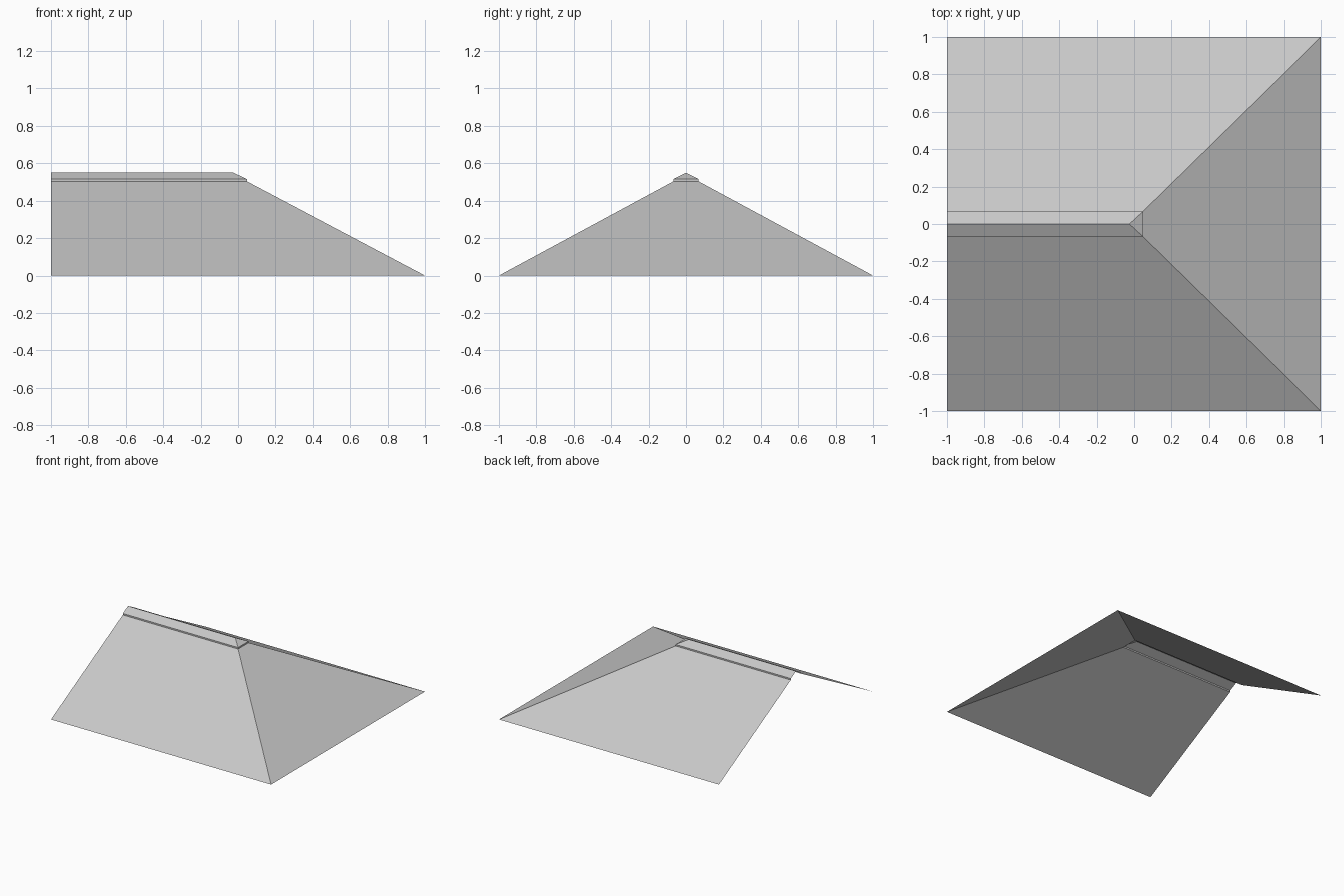
import bpy
import bmesh

cube = bpy.data.objects.get("Cube")
if cube:
    bpy.data.objects.remove(cube, do_unlink=True)

grey = bpy.data.materials.new("light_grey")
grey.use_nodes = True
colour = (0.58, 0.58, 0.58, 1)
grey.diffuse_color = colour
grey.node_tree.nodes["Principled BSDF"].inputs["Base Color"].default_value = colour

GABLE = -1.0  # open end of the roof


def outline(half_width, hip_x, z):
    """U-shaped level line: front side, hip end, back side."""
    return [(GABLE, -half_width, z), (hip_x, -half_width, z),
            (hip_x, half_width, z), (GABLE, half_width, z)]


def ridge(hip_x, z):
    """Level line folded flat into a ridge."""
    return [(GABLE, 0, z), (hip_x, 0, z), (hip_x, 0, z), (GABLE, 0, z)]


def shell(name, levels):
    """Open sheet of flat faces joining each level to the next."""
    bm = bmesh.new()
    rows = [[bm.verts.new(p) for p in level] for level in levels]
    for low, high in zip(rows, rows[1:]):
        for i in range(3):
            bm.faces.new((low[i], low[i + 1], high[i + 1], high[i]))
    bmesh.ops.remove_doubles(bm, verts=bm.verts[:], dist=0.0001)
    mesh = bpy.data.meshes.new(name)
    bm.to_mesh(mesh)
    bm.free()
    mesh.materials.append(grey)
    obj = bpy.data.objects.new(name, mesh)
    bpy.context.collection.objects.link(obj)
    return obj


# Two long slopes and the hip end
eave = outline(1.0, 1.0, 0)
cap_foot = outline(0.068, 0.048, 0.503)
shell("roof_slopes", [eave, cap_foot])

# Raised ridge cap with a small upright lip
cap_edge = outline(0.068, 0.048, 0.515)
shell("ridge_cap", [cap_foot, cap_edge, ridge(-0.025, 0.55)])
